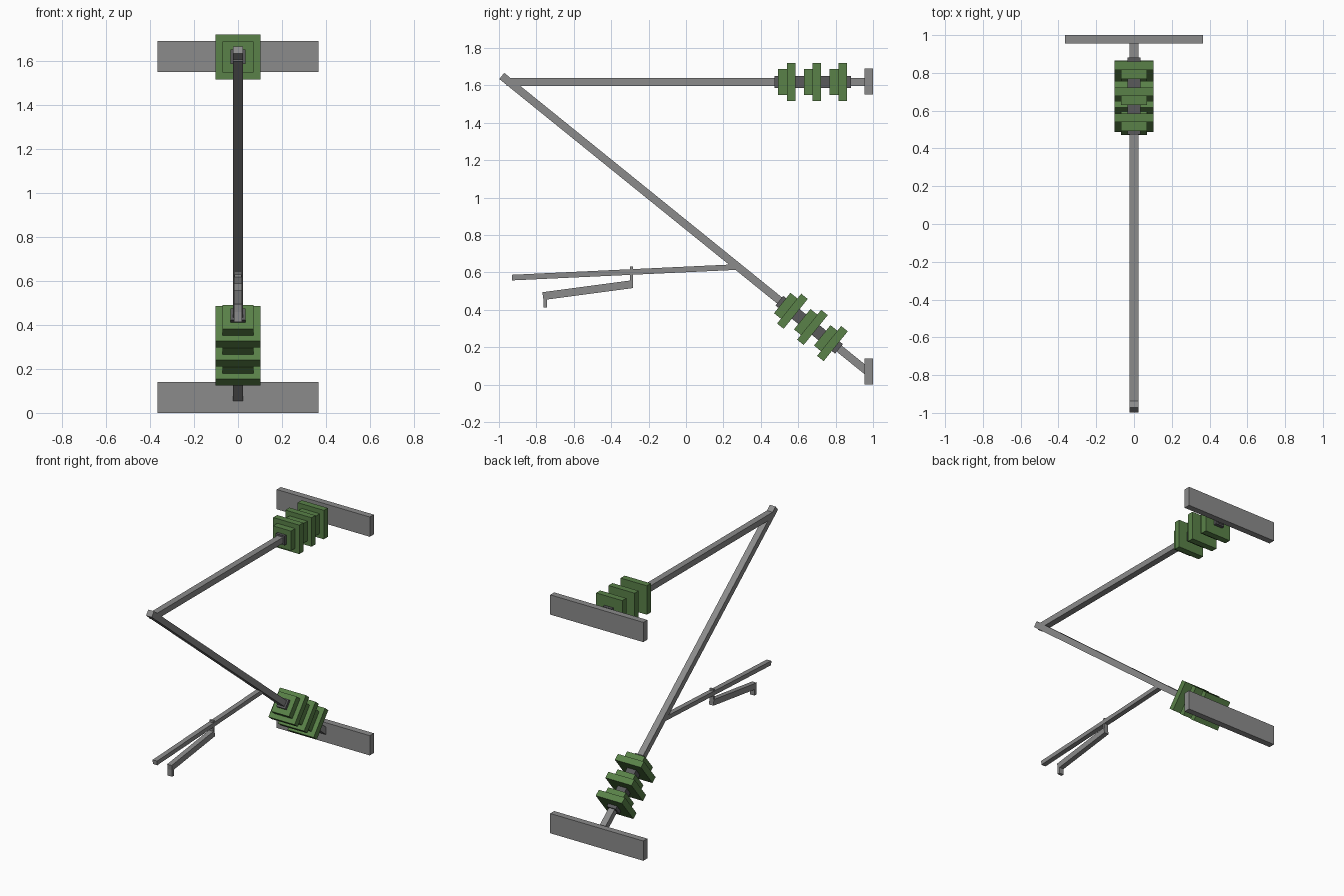
import bpy
import math
from mathutils import Vector, Matrix

old = bpy.data.objects.get("Cube")
if old:
    bpy.data.objects.remove(old, do_unlink=True)


def material(name, rgb):
    m = bpy.data.materials.new(name)
    m.use_nodes = True
    m.diffuse_color = (*rgb, 1)
    m.node_tree.nodes["Principled BSDF"].inputs["Base Color"].default_value = (*rgb, 1)
    return m


STEEL = material("steel grey", (0.26, 0.26, 0.26))
CORE = material("dark grey", (0.10, 0.10, 0.105))
GREEN = material("insulator green", (0.10, 0.22, 0.065))


def bar(name, start, end, width, height, mat):
    """Square-ended box between two (y, z) points, in the plane x = 0."""
    a, b = Vector((0, *start)), Vector((0, *end))
    d = b - a
    tilt = Matrix.Rotation(math.atan2(d.z, d.y), 4, "X")
    size = Matrix.Diagonal((width, d.length, height, 1))
    bpy.ops.mesh.primitive_cube_add(size=1)
    ob = bpy.context.object
    ob.name = name
    ob.data.transform(tilt @ size)
    ob.location = (a + b) / 2
    ob.data.materials.append(mat)
    return ob


def insulator(name, origin, angle, spacing):
    """Dark core carrying three pairs of square green discs along a line."""
    def at(t):
        return (origin[0] + t * math.cos(angle), origin[1] + t * math.sin(angle))

    bar(name + "_core", at(-0.09), at(0.32), 0.07, 0.066, CORE)
    for i in range(3):
        t = i * spacing
        bar(f"{name}_small_disc_{i + 1}", at(t - 0.07), at(t - 0.0225), 0.14, 0.14, GREEN)
        bar(f"{name}_large_disc_{i + 1}", at(t - 0.0225), at(t + 0.0225), 0.205, 0.205, GREEN)


# Mounting plates
for label, z in (("lower", 0.07), ("upper", 1.62)):
    bar(label + "_plate", (0.955, z), (1.0, z), 0.73, 0.14, STEEL)

# Main tubes
top, foot = Vector((-0.985, 1.65)), Vector((0.97, 0.07))
slope = math.atan2(foot.y - top.y, foot.x - top.x)
bar("upper_tube", (-0.96, 1.618), (0.96, 1.618), 0.045, 0.042, STEEL)
bar("diagonal_tube", top, foot, 0.045, 0.042, STEEL)

# Insulators
insulator("upper_insulator", (0.5625, 1.618), 0, 0.1375)
insulator("lower_insulator", (0.569, 0.392), slope, 0.1375)

# Registration arm, drop post, steady arm and clip
bar("registration_arm", (-0.93, 0.572), (0.265, 0.628), 0.035, 0.03, STEEL)
bar("drop_post", (-0.292, 0.63), (-0.292, 0.52), 0.03, 0.016, STEEL)
bar("steady_arm", (-0.765, 0.473), (-0.285, 0.537), 0.035, 0.042, STEEL)
bar("wire_clip", (-0.753, 0.49), (-0.753, 0.412), 0.035, 0.02, STEEL)
